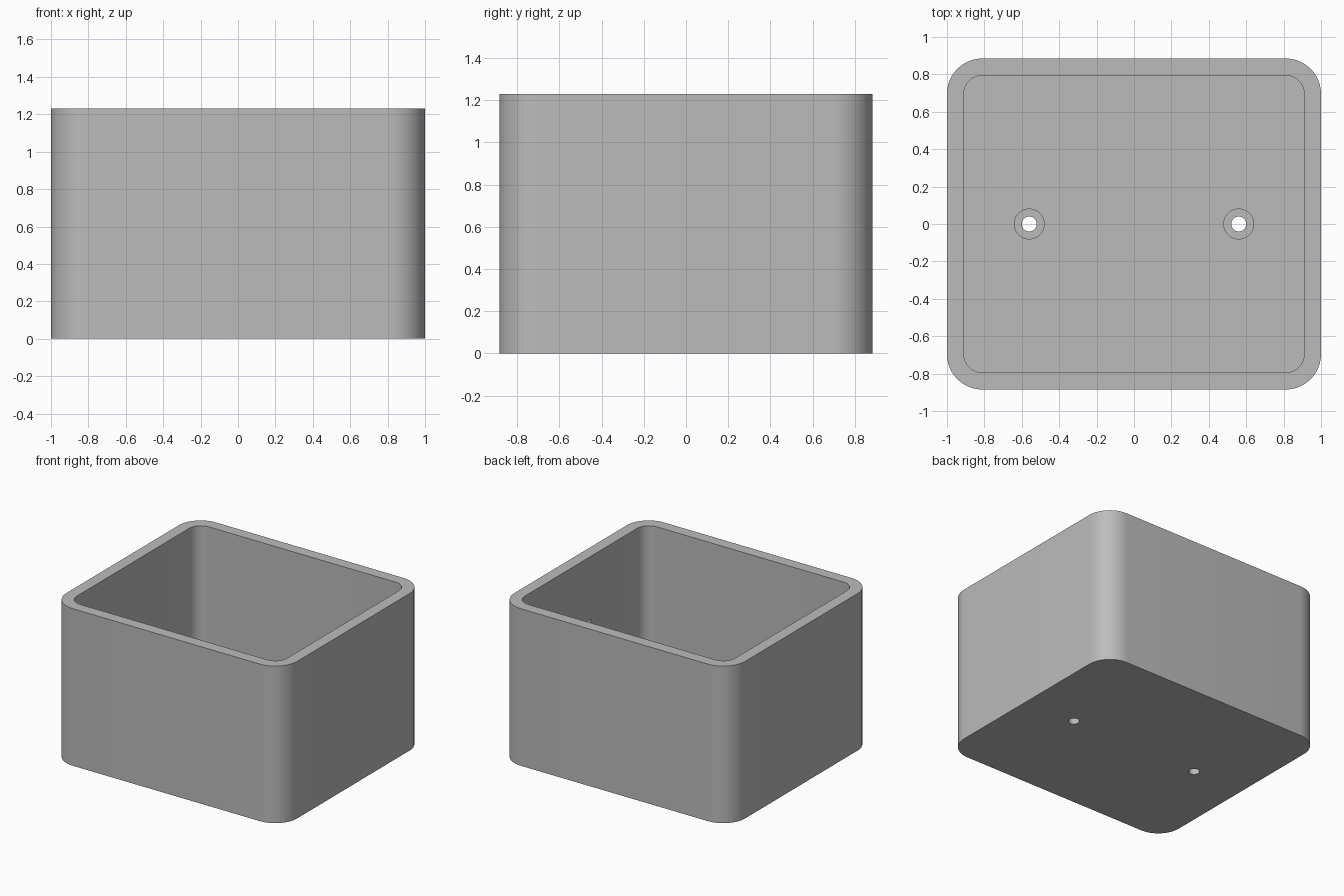
import bpy
import bmesh
import math
from mathutils import Vector

if "Cube" in bpy.data.objects:
    bpy.data.objects.remove(bpy.data.objects["Cube"], do_unlink=True)

WIDTH, DEPTH, HEIGHT = 2.0, 1.77, 1.23
WALL, CORNER = 0.09, 0.19

grey = bpy.data.materials.new("plain grey")
grey.use_nodes = True
colour = (0.5, 0.5, 0.5, 1)
grey.diffuse_color = colour
grey.node_tree.nodes["Principled BSDF"].inputs["Base Color"].default_value = colour


def finish(name, bm):
    mesh = bpy.data.meshes.new(name)
    bm.to_mesh(mesh)
    bm.free()
    mesh.materials.append(grey)
    obj = bpy.data.objects.new(name, mesh)
    bpy.context.collection.objects.link(obj)
    return obj


def block(name, size, centre, radius=0):
    """Box with its upright edges rounded."""
    bm = bmesh.new()
    bmesh.ops.create_cube(bm, size=1)
    bmesh.ops.scale(bm, vec=size, verts=bm.verts)
    bmesh.ops.translate(bm, vec=centre, verts=bm.verts)
    if radius:
        upright = [e for e in bm.edges
                   if abs((e.verts[0].co - e.verts[1].co).normalized().z) > 0.9]
        bmesh.ops.bevel(bm, geom=upright, offset=radius, segments=12,
                        profile=0.5, affect='EDGES')
    return finish(name, bm)


def rod(name, radius, low, high, x):
    bm = bmesh.new()
    bmesh.ops.create_cone(bm, cap_ends=True, segments=40, radius1=radius,
                          radius2=radius, depth=high - low)
    bmesh.ops.translate(bm, vec=Vector((x, 0, (low + high) / 2)), verts=bm.verts)
    return finish(name, bm)


# Rounded outer shell
box = block("open_box", (WIDTH, DEPTH, HEIGHT), (0, 0, HEIGHT / 2), CORNER)

# Main cavity, leaving the walls and floor
cutters = [block("cavity_cutter", (WIDTH - 2 * WALL, DEPTH - 2 * WALL, HEIGHT),
                 (0, 0, HEIGHT / 2 + WALL), CORNER - WALL)]

# Shallow square pocket inside one side wall
cutters.append(block("pocket_cutter", (0.12, 0.25, 0.25),
                     (WIDTH / 2 - WALL, 0, HEIGHT / 2)))

# Screw holes with wider recesses for the heads
for side, x in (("right", -0.56), ("left", 0.56)):
    cutters.append(rod(side + "_hole_cutter", 0.04, -0.1, 0.3, x))
    cutters.append(rod(side + "_recess_cutter", 0.08, WALL / 2, 0.3, x))

bpy.context.view_layer.objects.active = box
for cutter in cutters:
    mod = box.modifiers.new(cutter.name, 'BOOLEAN')
    mod.operation = 'DIFFERENCE'
    mod.solver = 'EXACT'
    mod.object = cutter
    bpy.ops.object.modifier_apply(modifier=mod.name)
    bpy.data.objects.remove(cutter, do_unlink=True)

# Smooth rounded corners, crisp rims
bpy.ops.object.select_all(action='DESELECT')
box.select_set(True)
bpy.ops.object.shade_smooth_by_angle(angle=math.radians(30))
